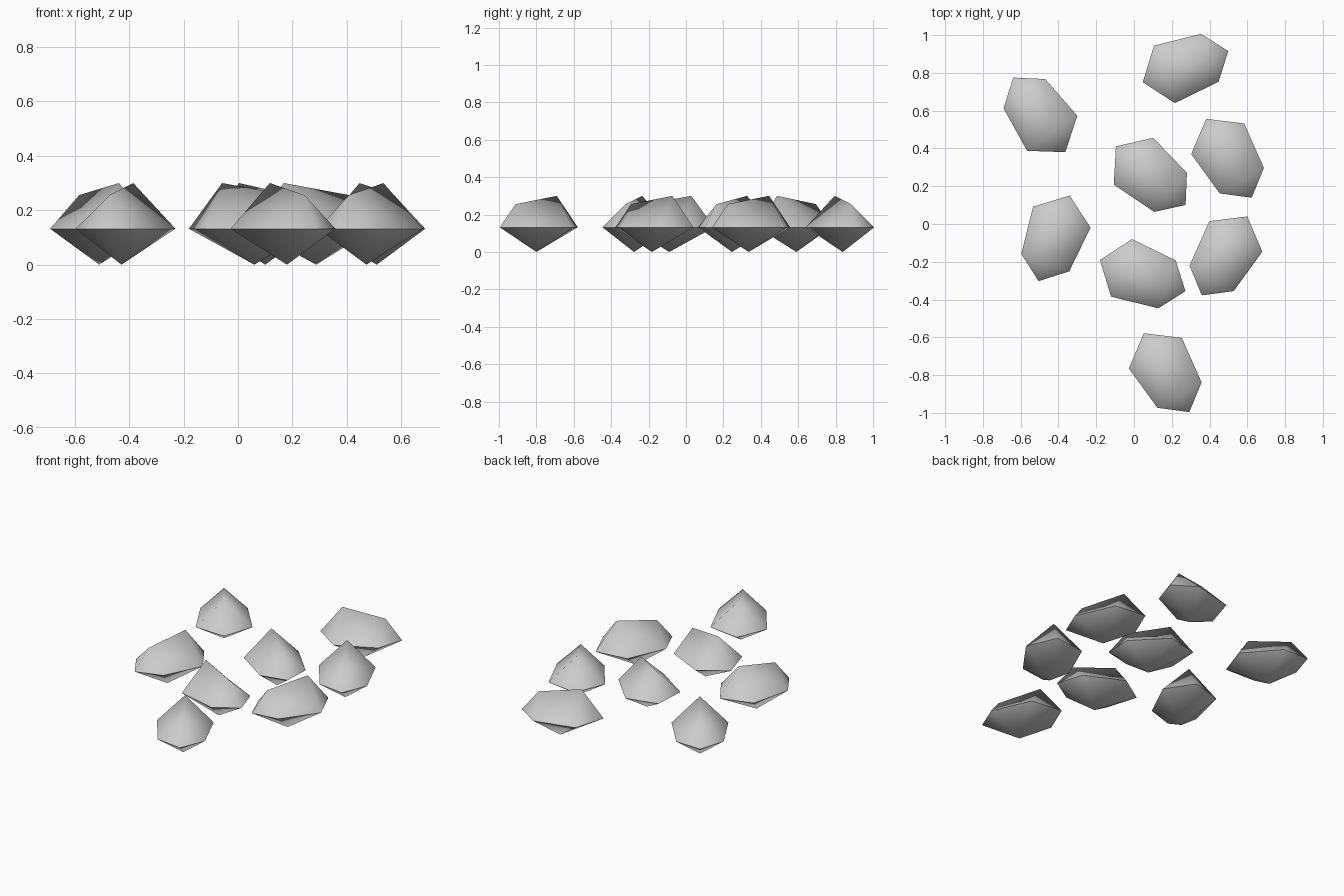
import bpy
import bmesh
from math import radians
from mathutils import Matrix

cube = bpy.data.objects.get("Cube")
if cube:
    bpy.data.objects.remove(cube, do_unlink=True)

# Single stone colour
grey = bpy.data.materials.new("stone_grey")
grey.use_nodes = True
colour = (0.6, 0.6, 0.6, 1)
grey.diffuse_color = colour
grey.node_tree.nodes["Principled BSDF"].inputs["Base Color"].default_value = colour

GIRDLE_Z = 0.132
HALF_OUTLINE = [(-0.256, 0), (-0.134, 0.162), (0.122, 0.135), (0.226, 0)]


def build_stone_mesh():
    """Faceted pebble: pointed base, six-sided girdle, sloping top ridge."""
    bm = bmesh.new()
    mirrored = [(x, -y) for x, y in HALF_OUTLINE[2:0:-1]]
    ring = [bm.verts.new((x, y, GIRDLE_Z)) for x, y in HALF_OUTLINE + mirrored]
    base = bm.verts.new((0, 0, 0))
    high = bm.verts.new((-0.126, 0, 0.30))
    low = bm.verts.new((0.128, 0, 0.256))

    # Underside cone
    for i, v in enumerate(ring):
        bm.faces.new((v, ring[(i + 1) % 6], base))

    # Crown: two triangles at each end, one long facet on each side
    tail, left_tail, left_nose, nose, right_nose, right_tail = ring
    for face in ((tail, left_tail, high), (right_tail, tail, high),
                 (left_nose, nose, low), (nose, right_nose, low),
                 (left_tail, left_nose, low, high),
                 (right_nose, right_tail, high, low)):
        bm.faces.new(face)
    bmesh.ops.recalc_face_normals(bm, faces=bm.faces)

    # Soft facets above and below a crisp girdle
    for f in bm.faces:
        f.smooth = True
    for i, v in enumerate(ring):
        bm.edges.get((v, ring[(i + 1) % 6])).smooth = False

    mesh = bpy.data.meshes.new("stone")
    bm.to_mesh(mesh)
    bm.free()
    mesh.materials.append(grey)
    return mesh


# Scatter of stones: x, y, heading in degrees
PLACES = {
    "back_stone": (0.287, 0.838, 20),
    "back_right_stone": (-0.51, 0.59, 125),
    "left_upper_stone": (0.51, 0.335, -60),
    "centre_stone": (0.10, 0.246, -40),
    "right_stone": (-0.428, -0.09, -110),
    "middle_front_stone": (0.06, -0.278, -20),
    "left_lower_stone": (0.472, -0.182, -120),
    "front_stone": (0.18, -0.80, -60),
}
stone = build_stone_mesh()
for name, (x, y, heading) in PLACES.items():
    obj = bpy.data.objects.new(name, stone)
    obj.matrix_world = (Matrix.Translation((x, y, 0))
                        @ Matrix.Rotation(radians(heading), 4, "Z"))
    bpy.context.scene.collection.objects.link(obj)
